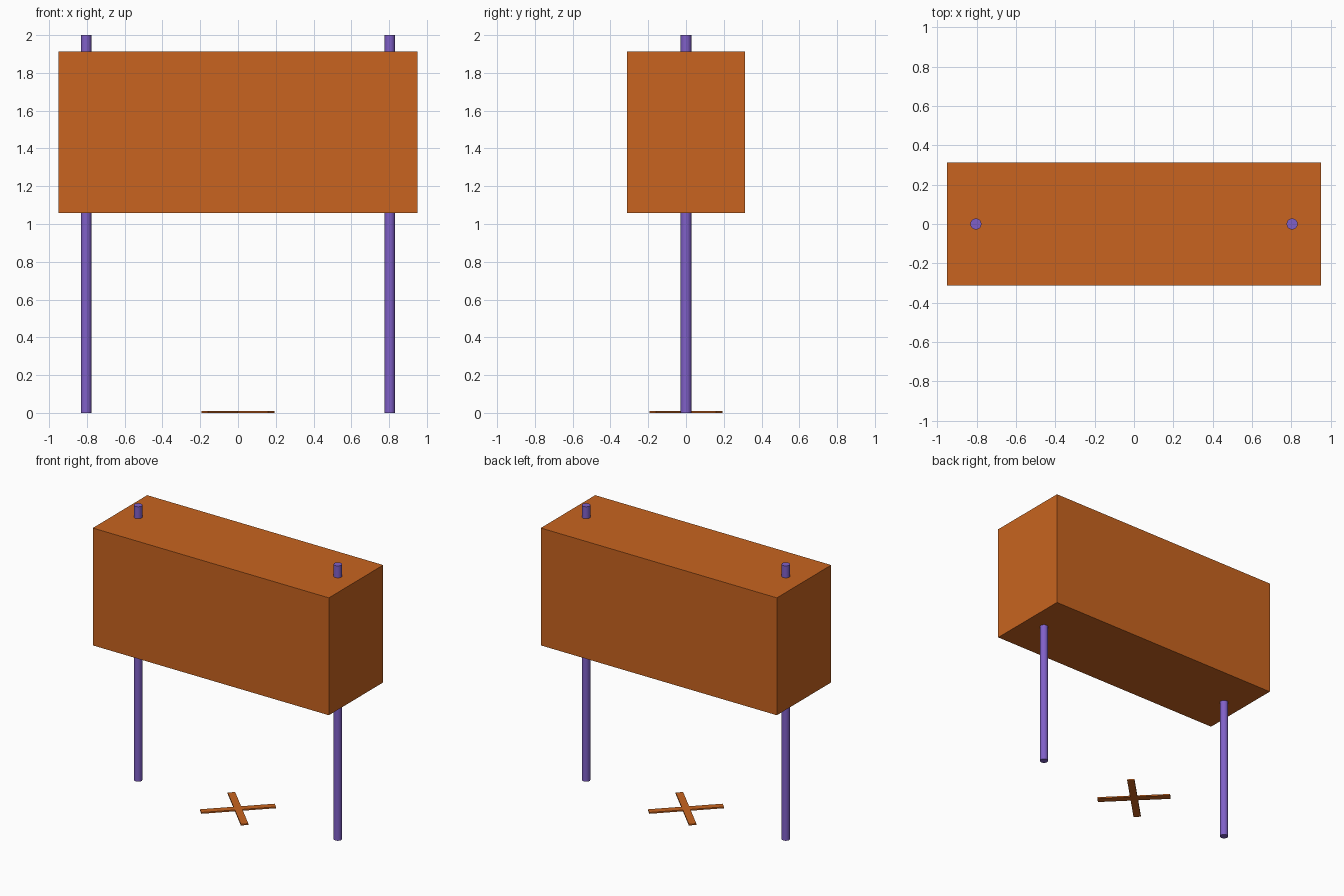
import bpy
import bmesh
from math import radians
from mathutils import Matrix

if "Cube" in bpy.data.objects:
    bpy.data.objects.remove(bpy.data.objects["Cube"])


def material(name, colour):
    mat = bpy.data.materials.new(name)
    mat.diffuse_color = colour
    mat.use_nodes = True
    mat.node_tree.nodes["Principled BSDF"].inputs["Base Color"].default_value = mat.diffuse_color
    return mat


orange = material("orange", (0.58, 0.127, 0.014, 1))
purple = material("purple", (0.216, 0.117, 0.578, 1))

# Sign panel box
bpy.ops.mesh.primitive_cube_add(size=1, location=(0, 0, 1.486))
panel = bpy.context.object
panel.name = "panel_box"
panel.scale = (1.9, 0.625, 0.854)
bpy.ops.object.transform_apply(location=False, rotation=False, scale=True)
panel.data.materials.append(orange)

# Round posts running through the panel
for name, x in (("left_post", -0.804), ("right_post", 0.804)):
    bpy.ops.mesh.primitive_cylinder_add(vertices=24, radius=0.028, depth=2, location=(x, 0, 1))
    post = bpy.context.object
    post.name = name
    post.data.materials.append(purple)
    bpy.ops.object.shade_smooth_by_angle()

# Flat cross marker on the ground, one outline turned 45 degrees
half, w, thick = 0.25, 0.025, 0.01
arm = [(w, -w), (half, -w), (half, w)]
bm = bmesh.new()
verts = []
for k in range(4):
    turn = Matrix.Rotation(radians(45 + 90 * k), 4, 'Z')
    for x, y in arm:
        verts.append(bm.verts.new(turn @ Matrix.Translation((x, y, 0)).translation))
face = bm.faces.new(verts)
ext = bmesh.ops.extrude_face_region(bm, geom=[face])
top = [g for g in ext["geom"] if isinstance(g, bmesh.types.BMVert)]
bmesh.ops.translate(bm, verts=top, vec=(0, 0, thick))
if not any(f.calc_center_median().z < 1e-6 for f in bm.faces):
    bmesh.ops.holes_fill(bm, edges=bm.edges[:])
bmesh.ops.recalc_face_normals(bm, faces=bm.faces[:])
mesh = bpy.data.meshes.new("ground_cross")
bm.to_mesh(mesh)
bm.free()
mesh.materials.append(orange)
bpy.context.collection.objects.link(bpy.data.objects.new("ground_cross", mesh))
